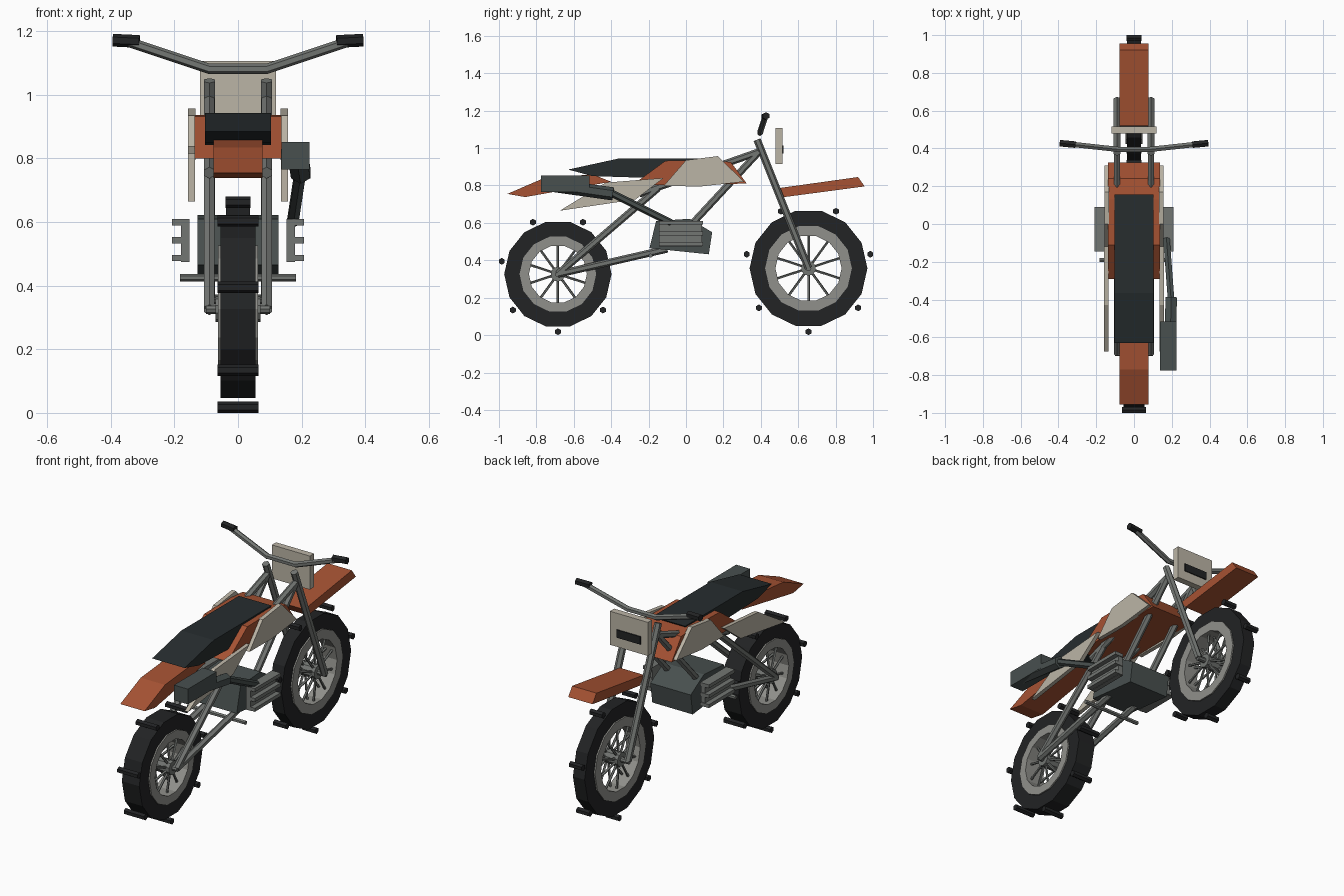
import bpy, bmesh, math
from mathutils import Vector

if "Cube" in bpy.data.objects:
    bpy.data.objects.remove(bpy.data.objects["Cube"])


def mat(name, rgb):
    m = bpy.data.materials.new(name)
    m.diffuse_color = (*rgb, 1)
    m.use_nodes = True
    m.node_tree.nodes["Principled BSDF"].inputs["Base Color"].default_value = m.diffuse_color
    return m


ORANGE = mat("orange", (0.38, 0.085, 0.033))
BEIGE = mat("beige", (0.50, 0.46, 0.38))
BLACK = mat("rubber", (0.016, 0.017, 0.018))
SEAT = mat("seat_vinyl", (0.02, 0.026, 0.028))
DARK = mat("dark_metal", (0.065, 0.08, 0.078))
STEEL = mat("steel", (0.17, 0.18, 0.17))
RIM = mat("rim_metal", (0.28, 0.28, 0.26))


def finish(name, bm, m):
    bmesh.ops.recalc_face_normals(bm, faces=bm.faces)
    me = bpy.data.meshes.new(name)
    bm.to_mesh(me)
    bm.free()
    me.materials.append(m)
    ob = bpy.data.objects.new(name, me)
    bpy.context.collection.objects.link(ob)
    return ob


def add_tube(bm, a, b, r, n=6):
    a, b = Vector(a), Vector(b)
    d = b - a
    vs = bmesh.ops.create_cone(bm, cap_ends=True, segments=n, radius1=r,
                               radius2=r, depth=d.length)["verts"]
    rot = d.to_track_quat('Z', 'Y')
    for v in vs:
        v.co = rot @ v.co + (a + b) / 2


def tubes(name, segs, r, m, n=6):
    bm = bmesh.new()
    for a, b in segs:
        add_tube(bm, a, b, r, n)
    return finish(name, bm, m)


def slab(name, x0, x1, yz, m):
    """Side profile in (y, z) extruded across x."""
    bm = bmesh.new()
    f = bm.faces.new([bm.verts.new((x0, y, z)) for y, z in yz])
    ex = bmesh.ops.extrude_face_region(bm, geom=[f])["geom"]
    for v in ex:
        if isinstance(v, bmesh.types.BMVert):
            v.co.x = x1
    return finish(name, bm, m)


def box(name, x0, x1, y0, y1, z0, z1, m):
    return slab(name, x0, x1, [(y0, z0), (y1, z0), (y1, z1), (y0, z1)], m)


def ring(name, cy, cz, ro, ri, hw, m, n=14):
    """Flat-sided ring around the x axis."""
    bm = bmesh.new()
    loops = []
    for i in range(n):
        t = 2 * math.pi * i / n
        c, s = math.cos(t), math.sin(t)
        loops.append([bm.verts.new((x, cy + r * c, cz + r * s))
                      for x, r in ((-hw, ro), (hw, ro), (hw, ri), (-hw, ri))])
    for i in range(n):
        p, q = loops[i], loops[(i + 1) % n]
        for k in range(4):
            j = (k + 1) % 4
            bm.faces.new((p[k], p[j], q[j], q[k]))
    return finish(name, bm, m)


def wheel(name, cy, cz, r_tyre, rim_o, rim_i, hw, lug_r, lug_hw):
    def at(x, r, t):
        return (x, cy + r * math.cos(t), cz + r * math.sin(t))
    ring(name + "_tyre", cy, cz, r_tyre, rim_o - 0.02, hw, BLACK)
    ring(name + "_rim", cy, cz, rim_o, rim_i, hw + 0.008, RIM)
    lugs = [-math.pi / 2 + 2 * math.pi * k / 7 for k in range(7)]
    tubes(name + "_tread_lugs",
          [(at(-lug_hw, lug_r, t), at(lug_hw, lug_r, t)) for t in lugs], 0.018, BLACK)
    spokes = [2 * math.pi * (k + 0.5) / 10 for k in range(10)]
    tubes(name + "_spokes",
          [(at(s * hw * 0.9, 0.02, t), at(s * hw * 0.5, rim_i + 0.01, t))
           for t in spokes for s in (-1, 1)], 0.007, STEEL, 5)
    tubes(name + "_hub", [(at(-hw - 0.015, 0, 0), at(hw + 0.015, 0, 0))], 0.04, STEEL, 10)
    tubes(name + "_axle", [(at(-0.1, 0, 0), at(0.1, 0, 0))], 0.015, STEEL, 8)


# Wheels
RY, RZ, FY, FZ = -0.685, 0.326, 0.655, 0.357
wheel("rear_wheel", RY, RZ, 0.287, 0.205, 0.155, 0.055, 0.308, 0.064)
wheel("front_wheel", FY, FZ, 0.315, 0.232, 0.177, 0.037, 0.339, 0.04)

# Fork and frame tubes, one set per side
for side, s in (("left", -1), ("right", 1)):
    x = 0.09 * s
    tubes(side + "_fork", [((x, 0.38, 1.045), (x, FY, FZ))], 0.02, STEEL)
    tubes(side + "_frame", [
        ((x, 0.39, 0.98), (x, -0.25, 0.755)),
        ((x, 0.39, 0.98), (x, 0.0, 0.56)),
        ((x, RY, RZ), (x, -0.15, 0.785)),
        ((x, RY, RZ), (x, -0.10, 0.46))], 0.019, STEEL)

# Handlebar and grips
bar = [((-0.09, 0.395, 1.082), (0.09, 0.395, 1.082))]
bar += [((0.085 * s, 0.395, 1.08), (0.34 * s, 0.423, 1.165)) for s in (-1, 1)]
tubes("handlebar", bar, 0.016, STEEL)
tubes("grips", [((0.31 * s, 0.42, 1.168), (0.393 * s, 0.428, 1.172))
                for s in (-1, 1)], 0.02, BLACK)

# Front plate with dark slot
box("front_plate", -0.12, 0.12, 0.478, 0.516, 0.915, 1.107, BEIGE)
box("front_plate_slot", -0.075, 0.075, 0.51, 0.522, 0.97, 1.015, BLACK)

# Fenders
slab("front_fender", -0.077, 0.077,
     [(0.525, 0.738), (0.49, 0.785), (0.92, 0.845), (0.955, 0.795)], ORANGE)
slab("rear_fender", -0.077, 0.077,
     [(-0.955, 0.755), (-0.77, 0.835), (-0.50, 0.86), (-0.40, 0.82), (-0.86, 0.738)], ORANGE)

# Tank and seat
slab("tank", -0.137, 0.137,
     [(-0.29, 0.80), (-0.11, 0.932), (0.13, 0.936), (0.24, 0.925), (0.325, 0.81)], ORANGE)
slab("seat", -0.103, 0.103,
     [(-0.63, 0.885), (-0.365, 0.943), (0.155, 0.943), (0.10, 0.87), (-0.18, 0.84),
      (-0.50, 0.85)], SEAT)

# Beige body panels and engine fins on both sides
for side, s in (("left", -1), ("right", 1)):
    slab(side + "_tank_shroud", 0.133 * s, 0.157 * s,
         [(-0.12, 0.797), (0.0, 0.935), (0.17, 0.957), (0.31, 0.82), (0.08, 0.795)], BEIGE)
    slab(side + "_side_panel", 0.135 * s, 0.158 * s,
         [(-0.675, 0.665), (-0.43, 0.815), (-0.12, 0.84), (-0.27, 0.725)], BEIGE)
    box(side + "_engine_cover", 0.153 * s, 0.18 * s, -0.145, 0.085, 0.475, 0.61, STEEL)
    for i, z in enumerate((0.487, 0.543, 0.6)):
        box(f"{side}_engine_fin_{i + 1}", 0.153 * s, 0.208 * s, -0.145, 0.09,
            z - 0.01, z + 0.01, STEEL)

# Engine block and footpegs
slab("engine", -0.128, 0.128,
     [(-0.195, 0.465), (-0.16, 0.61), (0.02, 0.622), (0.14, 0.55), (0.122, 0.432)], DARK)
tubes("footpegs", [((-0.183, -0.19, 0.425), (0.183, -0.19, 0.425))], 0.012, STEEL)

# Exhaust on the right side
box("muffler", 0.137, 0.225, -0.775, -0.515, 0.765, 0.852, DARK)
tubes("exhaust_can", [((0.19, -0.71, 0.80), (0.197, -0.39, 0.755))], 0.035, DARK)
tubes("exhaust_pipe", [((0.197, -0.41, 0.765), (0.172, -0.08, 0.60))], 0.02, DARK)
